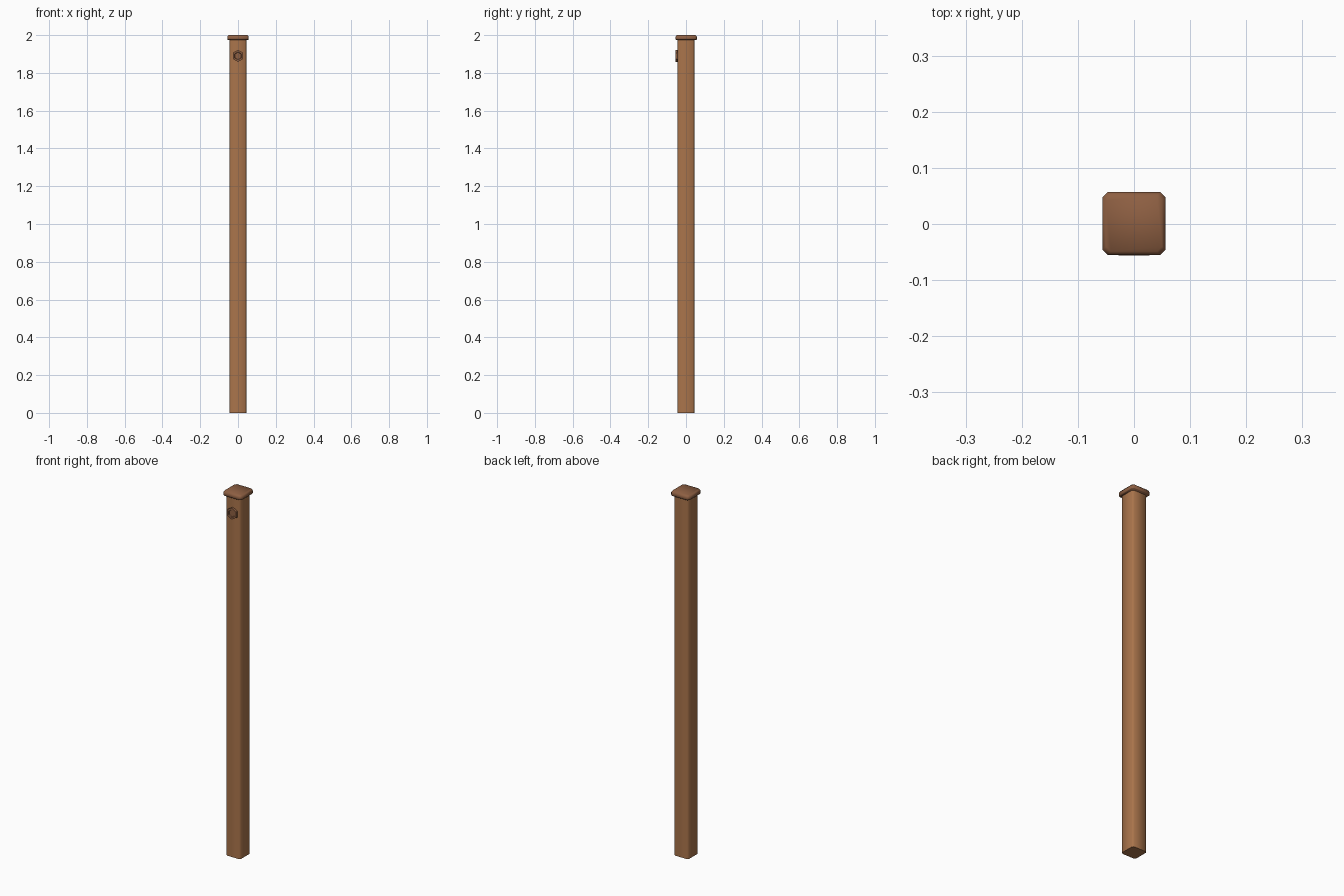
import bpy, bmesh, math

if "Cube" in bpy.data.objects:
    bpy.data.objects.remove(bpy.data.objects["Cube"])

def mat(name, c):
    m = bpy.data.materials.new(name)
    m.diffuse_color = (*c, 1)
    m.use_nodes = True
    m.node_tree.nodes["Principled BSDF"].inputs["Base Color"].default_value = m.diffuse_color
    return m

wood = mat("post_brown", (0.40, 0.175, 0.07))
rust = mat("cap_brown", (0.27, 0.115, 0.055))

def octagon(h, c):
    k = h - c
    return [(k, -h), (h, -k), (h, k), (k, h), (-k, h), (-h, k), (-h, -k), (-k, -h)]

def loft(name, rings, m, smooth=None):
    """Join equal-length rings of points and close both ends."""
    bm = bmesh.new()
    vs = [[bm.verts.new(p) for p in r] for r in rings]
    n = len(vs[0])
    for a, b in zip(vs, vs[1:]):
        for i in range(n):
            j = (i + 1) % n
            bm.faces.new((a[i], a[j], b[j], b[i]))
    bm.faces.new(vs[0][::-1])
    bm.faces.new(vs[-1])
    bmesh.ops.recalc_face_normals(bm, faces=bm.faces)
    me = bpy.data.meshes.new(name)
    bm.to_mesh(me)
    bm.free()
    me.materials.append(m)
    ob = bpy.data.objects.new(name, me)
    bpy.context.collection.objects.link(ob)
    if smooth:
        bpy.context.view_layer.objects.active = ob
        ob.select_set(True)
        bpy.ops.object.shade_smooth_by_angle(angle=math.radians(smooth))
        ob.select_set(False)
    return ob

# square post with chamfered corners
loft("post", [[(x, y, z) for x, y in octagon(0.044, 0.008)] for z in (0, 1.973)], wood, 50)

# cap plate with a softened top edge
cap = [(0.054, 1.975), (0.056, 1.978), (0.056, 1.992), (0.05, 2.0)]
loft("cap", [[(x, y + 0.001, z) for x, y in octagon(h, 0.009)] for h, z in cap], rust, 60)

# hexagonal bolt head on the front, with a raised rim and recessed centre
bolt = [(0.032, -0.043), (0.032, -0.056), (0.021, -0.056), (0.019, -0.051)]
loft("bolt_head", [[(r * math.sin(i * math.pi / 3), y, 1.89 + r * math.cos(i * math.pi / 3))
                    for i in range(6)] for r, y in bolt], rust)
